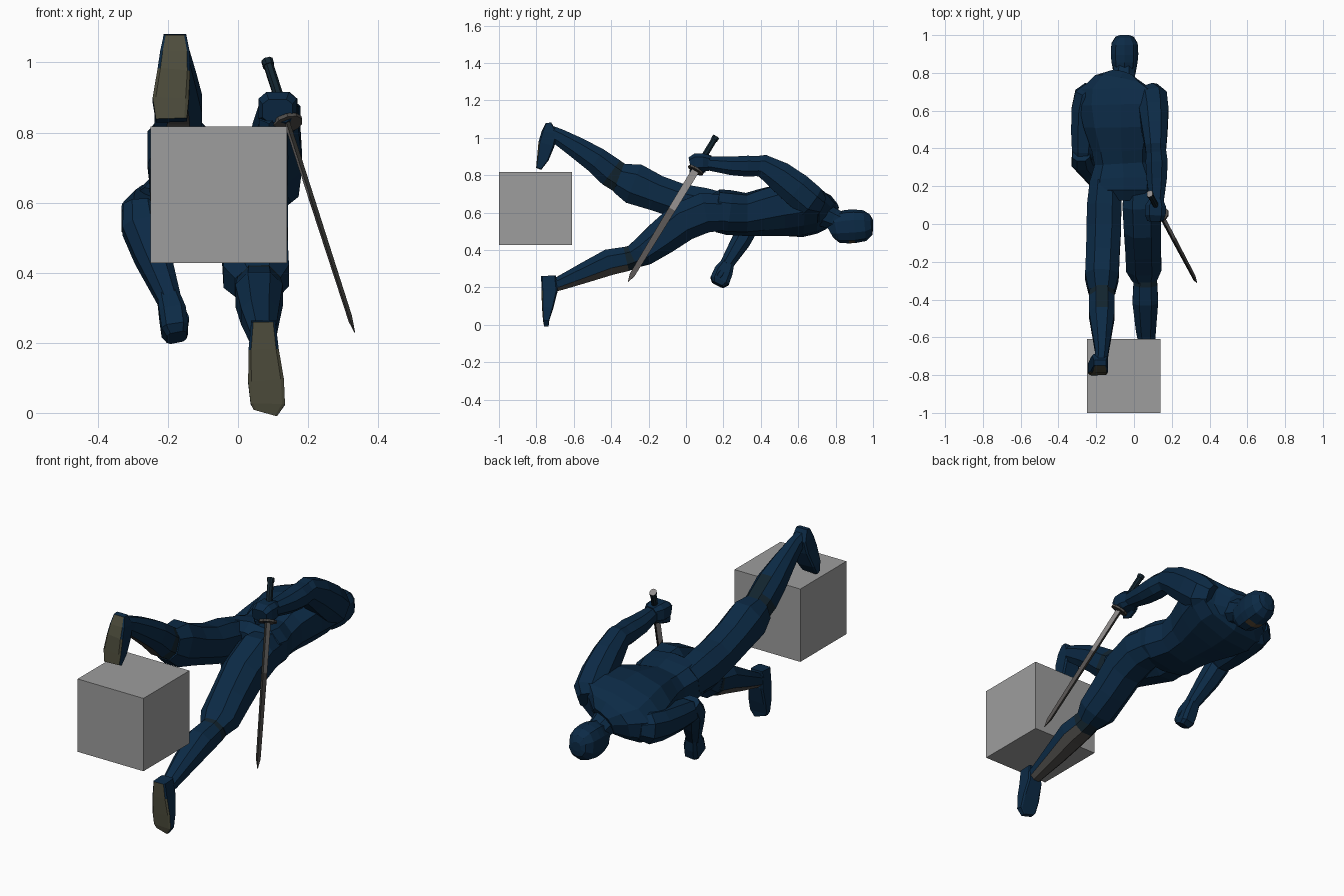
import bpy, bmesh, math
from mathutils import Vector


def mat(name, rgb):
    m = bpy.data.materials.new(name)
    m.diffuse_color = (*rgb, 1)
    return m


SUIT = mat("navy cloth", (0.0035, 0.023, 0.06))
DARK = mat("dark navy binding", (0.006, 0.017, 0.027))
SOLE = mat("olive sole", (0.075, 0.073, 0.045))
GUARD = mat("grey brown guard", (0.075, 0.07, 0.065))
SKIN = mat("brown skin", (0.08, 0.055, 0.03))
STEEL = mat("blade steel", (0.28, 0.265, 0.26))
DULL = mat("dull steel", (0.10, 0.092, 0.088))
EDGE = mat("dark steel edge", (0.02, 0.02, 0.018))
STONE = mat("grey block", (0.34, 0.34, 0.34))


def loft(name, secs, n=8, p=0.85, mats=(SUIT,), rule=None):
    """Skin rings along a path; section is x, y, z, width along x, thickness, roll slope."""
    bm = bmesh.new()
    pts = [Vector(s[:3]) for s in secs]
    rings = []
    for i, s in enumerate(secs):
        t = (pts[min(i + 1, len(pts) - 1)] - pts[max(i - 1, 0)]).normalized()
        u = (Vector((1, 0, 0)) - t * t.x).normalized()
        v = t.cross(u)
        if len(s) > 5:
            u.z += s[5]
        ring = []
        for k in range(n):
            a = 2 * math.pi * (k + 0.5) / n
            c, d = math.cos(a), math.sin(a)
            c = math.copysign(abs(c) ** p, c)
            d = math.copysign(abs(d) ** p, d)
            ring.append(bm.verts.new(pts[i] + u * c * s[3] / 2 + v * d * s[4] / 2))
        rings.append(ring)
    for a, b in zip(rings, rings[1:]):
        for k in range(n):
            bm.faces.new((a[k], a[(k + 1) % n], b[(k + 1) % n], b[k]))
    bm.faces.new(rings[0])
    bm.faces.new(rings[-1])
    bmesh.ops.recalc_face_normals(bm, faces=bm.faces)
    bm.normal_update()
    if rule:
        for f in bm.faces:
            f.material_index = rule(f.calc_center_median(), f.normal)
    me = bpy.data.meshes.new(name)
    bm.to_mesh(me)
    bm.free()
    for m in mats:
        me.materials.append(m)
    ob = bpy.data.objects.new(name, me)
    bpy.context.collection.objects.link(ob)
    return ob


# Stone block behind the feet
bpy.ops.mesh.primitive_cube_add(size=0.39, location=(-0.055, -0.805, 0.622))
bpy.context.object.name = "block"
bpy.context.object.data.materials.append(STONE)

# Torso: hips, narrow waist, broad chest rolled towards the raised arm
loft("torso", [
    (-0.055, 0.125, 0.61, 0.26, 0.16),
    (-0.055, 0.17, 0.61, 0.37, 0.23),
    (-0.055, 0.23, 0.60, 0.37, 0.24),
    (-0.06, 0.32, 0.59, 0.31, 0.23, 0.05),
    (-0.065, 0.40, 0.60, 0.33, 0.25, 0.1),
    (-0.07, 0.52, 0.615, 0.41, 0.28, 0.15),
    (-0.07, 0.63, 0.615, 0.46, 0.27, 0.2),
    (-0.075, 0.71, 0.61, 0.43, 0.22, 0.2),
    (-0.07, 0.75, 0.605, 0.29, 0.18, 0.15),
    (-0.06, 0.78, 0.59, 0.15, 0.13, 0.1)], n=10, p=0.75)
loft("neck", [(-0.06, 0.73, 0.59, 0.16, 0.14), (-0.055, 0.79, 0.565, 0.125, 0.12),
              (-0.05, 0.85, 0.54, 0.11, 0.11)])

# Hooded head looking down, with an eye opening
loft("head", [
    (-0.05, 0.768, 0.50, 0.07, 0.08),
    (-0.05, 0.80, 0.518, 0.12, 0.165),
    (-0.05, 0.863, 0.525, 0.145, 0.18),
    (-0.05, 0.90, 0.527, 0.152, 0.18),
    (-0.05, 0.955, 0.53, 0.145, 0.165),
    (-0.05, 0.99, 0.535, 0.10, 0.11),
    (-0.05, 1.0, 0.535, 0.05, 0.05)], n=10, mats=(SUIT, SKIN),
    rule=lambda c, n: int(0.87 < c.y < 0.89 and n.z < -0.5))

# Legs: baggy thigh, band under the knee, guarded shin
thighs = {
    "right_thigh": [(0.035, 0.22, 0.60, 0.18, 0.20), (0.04, 0.10, 0.60, 0.215, 0.23),
                    (0.045, -0.02, 0.55, 0.21, 0.225), (0.048, -0.13, 0.465, 0.20, 0.20),
                    (0.052, -0.23, 0.39, 0.20, 0.165), (0.057, -0.29, 0.36, 0.14, 0.13)],
    "left_thigh": [(-0.15, 0.22, 0.61, 0.18, 0.19), (-0.158, 0.09, 0.63, 0.195, 0.22),
                   (-0.16, -0.03, 0.66, 0.195, 0.20), (-0.165, -0.16, 0.705, 0.19, 0.205),
                   (-0.17, -0.28, 0.755, 0.19, 0.235), (-0.17, -0.36, 0.785, 0.15, 0.17)]}
shins = {
    "right_shin": [(0.06, -0.26, 0.37, 0.125, 0.13), (0.06, -0.32, 0.352, 0.135, 0.14),
                   (0.06, -0.41, 0.335, 0.145, 0.15), (0.063, -0.55, 0.275, 0.115, 0.115),
                   (0.07, -0.68, 0.22, 0.08, 0.08), (0.07, -0.74, 0.205, 0.07, 0.08)],
    "left_shin": [(-0.17, -0.33, 0.77, 0.13, 0.165), (-0.17, -0.40, 0.815, 0.145, 0.17),
                  (-0.17, -0.48, 0.88, 0.145, 0.15), (-0.17, -0.58, 0.945, 0.11, 0.125),
                  (-0.17, -0.68, 1.005, 0.075, 0.095), (-0.175, -0.73, 1.03, 0.07, 0.08)]}
for name, secs in thighs.items():
    loft(name, secs)
for name, secs in shins.items():
    band = secs[1][1]
    loft(name, secs, mats=(SUIT, DARK, GUARD),
         rule=lambda c, n: 1 if c.y > band else (2 if n.z < -0.6 else 0))

# Feet: toes pointing down, olive soles turned to the front
feet = {
    "right_foot": [(0.072, -0.735, 0.262, 0.07, 0.08), (0.073, -0.73, 0.18, 0.088, 0.088),
                   (0.08, -0.74, 0.09, 0.104, 0.06), (0.085, -0.748, 0.025, 0.10, 0.035),
                   (0.078, -0.747, 0.0, 0.07, 0.025)],
    "left_foot": [(-0.18, -0.735, 1.08, 0.065, 0.03), (-0.18, -0.73, 1.03, 0.085, 0.085),
                  (-0.183, -0.745, 0.97, 0.095, 0.09), (-0.192, -0.765, 0.89, 0.105, 0.065),
                  (-0.19, -0.787, 0.835, 0.09, 0.03)]}
for name, secs in feet.items():
    loft(name, secs, p=0.22, mats=(SUIT, SOLE), rule=lambda c, n: int(n.y < -0.75))

# Arms: right one raised to the sword, left one hanging
loft("right_upper_arm", [
    (0.075, 0.715, 0.635, 0.11, 0.12), (0.095, 0.665, 0.66, 0.17, 0.19),
    (0.105, 0.59, 0.725, 0.165, 0.19), (0.11, 0.50, 0.795, 0.145, 0.17),
    (0.115, 0.41, 0.85, 0.12, 0.13), (0.115, 0.33, 0.85, 0.10, 0.10)])
loft("right_forearm", [
    (0.115, 0.43, 0.85, 0.105, 0.11), (0.12, 0.33, 0.848, 0.125, 0.12),
    (0.12, 0.24, 0.85, 0.115, 0.105), (0.12, 0.10, 0.865, 0.075, 0.075)])
loft("left_upper_arm", [
    (-0.215, 0.715, 0.575, 0.11, 0.12), (-0.24, 0.68, 0.57, 0.16, 0.17),
    (-0.257, 0.60, 0.56, 0.16, 0.165), (-0.265, 0.48, 0.55, 0.145, 0.15),
    (-0.27, 0.38, 0.545, 0.125, 0.13), (-0.275, 0.33, 0.54, 0.10, 0.09)])
loft("left_forearm", [
    (-0.28, 0.37, 0.59, 0.10, 0.09), (-0.275, 0.335, 0.53, 0.12, 0.12),
    (-0.245, 0.295, 0.45, 0.11, 0.11), (-0.195, 0.215, 0.32, 0.07, 0.075)])
loft("left_hand", [
    (-0.20, 0.225, 0.335, 0.065, 0.07), (-0.187, 0.20, 0.285, 0.08, 0.105),
    (-0.18, 0.18, 0.235, 0.08, 0.11), (-0.175, 0.17, 0.215, 0.06, 0.07)], p=0.5)
loft("left_thumb", [
    (-0.175, 0.21, 0.31, 0.035, 0.035), (-0.155, 0.18, 0.265, 0.035, 0.04),
    (-0.155, 0.16, 0.24, 0.025, 0.025)], n=6)
loft("right_hand", [
    (0.12, 0.13, 0.865, 0.075, 0.085), (0.115, 0.095, 0.868, 0.115, 0.10),
    (0.113, 0.05, 0.868, 0.115, 0.10), (0.113, 0.02, 0.862, 0.09, 0.07)], p=0.6)
loft("right_thumb", [
    (0.085, 0.10, 0.835, 0.035, 0.04), (0.08, 0.05, 0.825, 0.045, 0.05),
    (0.10, 0.03, 0.82, 0.035, 0.03)], n=6)

# Sword: points along one straight axis from pommel to tip
TOP, TIP = Vector((0.083, 0.16, 1.005)), Vector((0.333, -0.31, 0.23))


def sword_part(name, stations, **kw):
    return loft(name, [(*TOP.lerp(TIP, f), w, t) for f, w, t in stations], **kw)


sword_part("sword_pommel", [(0.0, 0.034, 0.04), (0.02, 0.034, 0.04)], mats=(DARK, STEEL),
           rule=lambda c, n: int(n.z > 0.75))
sword_part("sword_handle", [(0.01, 0.029, 0.034), (0.23, 0.029, 0.034)], mats=(DARK,))
sword_part("sword_guard", [(0.224, 0.09, 0.09), (0.236, 0.09, 0.09)], n=10,
           p=1, mats=(GUARD,))
# Blade: bright flats near the guard, duller towards the tip, dark edges
sword_part("sword_blade", [(0.23, 0.011, 0.042), (0.5, 0.011, 0.040),
                           (0.95, 0.010, 0.030), (1.0, 0.002, 0.003)],
           n=4, p=0.1, mats=(STEEL, DULL, EDGE),
           rule=lambda c, n: 2 if abs(n.x) < 0.6 else int(c.z < 0.6))
